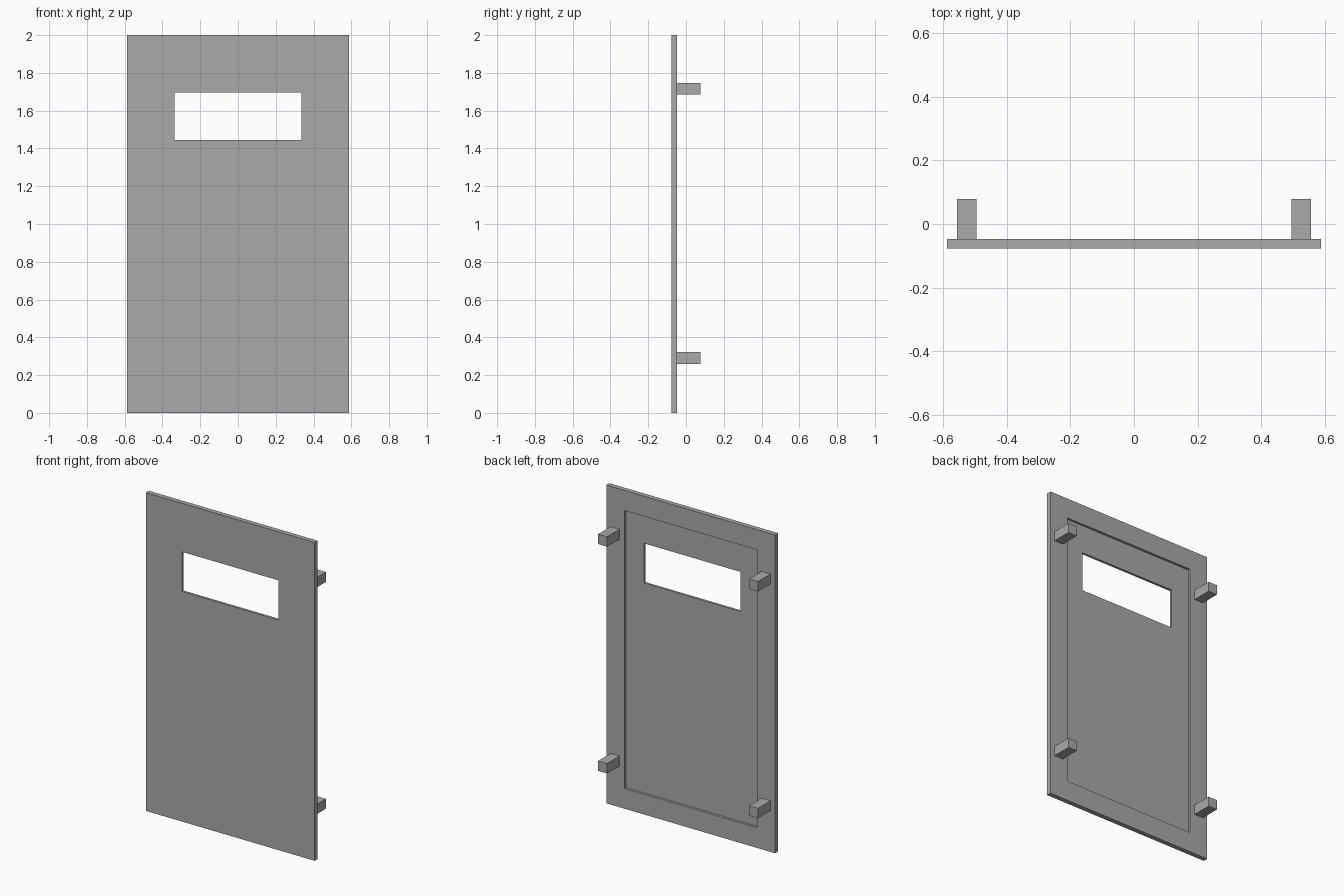
import bpy

# Remove the default cube
cube = bpy.data.objects.get("Cube")
if cube:
    bpy.data.objects.remove(cube, do_unlink=True)

grey = bpy.data.materials.new("plain_grey")
grey.use_nodes = True
colour = (0.4, 0.4, 0.4, 1)
grey.diffuse_color = colour
grey.node_tree.nodes["Principled BSDF"].inputs["Base Color"].default_value = colour


def box(name, low, high):
    """Axis-aligned box between two corners."""
    bpy.ops.mesh.primitive_cube_add(size=1)
    ob = bpy.context.object
    ob.name = name
    for v in ob.data.vertices:
        v.co = [h if c > 0 else l for c, l, h in zip(v.co, low, high)]
    ob.data.materials.append(grey)
    return ob


def cut(target, cutter):
    """Subtract the cutter from the target and discard it."""
    cutter.hide_render = True
    mod = target.modifiers.new("cut", 'BOOLEAN')
    mod.operation = 'DIFFERENCE'
    mod.solver = 'EXACT'
    mod.object = cutter
    bpy.context.view_layer.objects.active = target
    bpy.ops.object.modifier_apply(modifier=mod.name)
    bpy.data.objects.remove(cutter, do_unlink=True)


half_width, height = 0.587, 2.0
front, back, rear = -0.077, -0.047, 0.078
margin, recess_depth = 0.127, 0.015

# Flat panel with a shallow recess in its back and a window opening
panel = box("panel", (-half_width, front, 0), (half_width, back, height))
inner = half_width - margin
cut(panel, box("recess_cutter", (-inner, back - recess_depth, margin),
               (inner, rear, height - margin)))
cut(panel, box("window_cutter", (-0.335, -0.2, 1.446), (0.335, 0.2, 1.695)))

# Four pegs standing out from the back frame
peg = 0.062
for side, x in (("left", 0.494), ("right", -0.494 - peg)):
    for level, z in (("lower", 0.26), ("upper", 1.685)):
        box(f"{level}_{side}_peg", (x, back, z), (x + peg, rear, z + peg))
